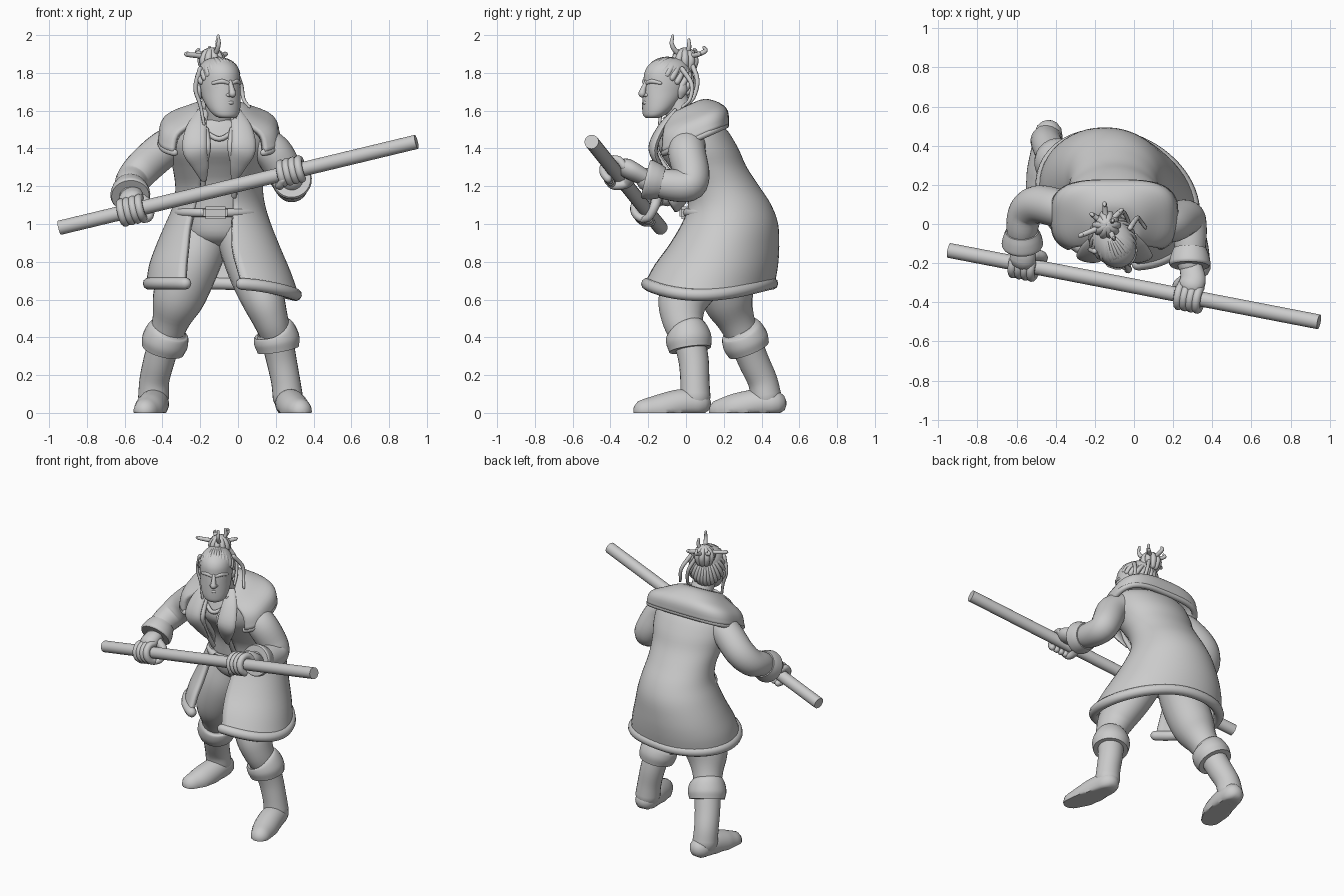
import bpy, bmesh, math
from mathutils import Vector, Matrix

cube = bpy.data.objects.get("Cube")
if cube:
    bpy.data.objects.remove(cube)

grey = bpy.data.materials.new("clay_grey")
grey.use_nodes = True
grey.diffuse_color = (0.6, 0.6, 0.6, 1)
grey.node_tree.nodes["Principled BSDF"].inputs["Base Color"].default_value = (0.6, 0.6, 0.6, 1)
made = []


def finish(name, bm, matrix=None):
    if matrix:
        bm.transform(matrix)
    bmesh.ops.recalc_face_normals(bm, faces=bm.faces)
    mesh = bpy.data.meshes.new(name)
    bm.to_mesh(mesh)
    bm.free()
    mesh.materials.append(grey)
    obj = bpy.data.objects.new(name, mesh)
    bpy.context.collection.objects.link(obj)
    made.append(obj)
    return obj


def smooth(points, steps):
    """Catmull-Rom through vectors of any size."""
    p = [Vector(q) for q in points]
    p = [p[0] * 2 - p[1]] + p + [p[-1] * 2 - p[-2]]
    out = []
    for i in range(1, len(p) - 2):
        a, b, c, d = p[i - 1:i + 3]
        for k in range(steps):
            t = k / steps
            out.append((b * 2 + (c - a) * t + (a * 2 - b * 5 + c * 4 - d) * t * t
                        + (b * 3 - a - c * 3 + d) * t ** 3) * 0.5)
    return out + [p[-2]]


def bridge(bm, rings, closed=True):
    for r, s in zip(rings, rings[1:]):
        n = len(r)
        for i in range(n if closed else n - 1):
            j = (i + 1) % n
            bm.faces.new((r[i], r[j], s[j], s[i]))


def tube(name, points, flat=1, ref=(0, 1, 0), sides=16, steps=5, matrix=None, rounded=True, floor=False):
    """Round-ended limb along (x, y, z, radius) points, squashed along ref by flat."""
    path = smooth(points, steps)
    pos = [q.to_3d() for q in path]
    rad = [max(q[3], 0.002) for q in path]
    if rounded:
        for _ in range(2):
            end, r = pos[-1], rad[-1]
            t = (end - pos[-2]).normalized()
            pos += [end + t * r * f * flat for f in (0.5, 0.85, 0.98)]
            rad += [r * f for f in (0.86, 0.52, 0.18)]
            pos.reverse()
            rad.reverse()
    n = Vector(ref)
    bm = bmesh.new()
    rings = []
    for i, c in enumerate(pos):
        t = (pos[min(i + 1, len(pos) - 1)] - pos[max(i - 1, 0)]).normalized()
        n = n - t * n.dot(t)
        if n.length < 0.01:
            n = t.orthogonal()
        n.normalize()
        side = t.cross(n)
        ring = []
        for k in range(sides):
            a = math.tau * k / sides
            v = c + (n * math.cos(a) * flat + side * math.sin(a)) * rad[i]
            if floor:
                v.z = max(v.z, 0)
            ring.append(bm.verts.new(v))
        rings.append(ring)
    bridge(bm, rings)
    bm.faces.new(rings[0])
    bm.faces.new(rings[-1])
    return finish(name, bm, matrix)


def ring_point(q, u):
    """Point at u (0 to 1) on a ring (z, cx, cy, rx, ry, opening, yaw, dip, tilt, squareness)."""
    z, cx, cy, rx, ry, opening, yaw, dip, tilt, square = q
    gap = math.radians(opening)
    a = gap + (math.tau - 2 * gap) * u - math.radians(yaw) / 2
    s, c = (math.copysign(abs(f) ** (1 - square), f) for f in (math.sin(a), math.cos(a)))
    v = Matrix.Rotation(math.radians(yaw), 3, 'Z') @ Vector((rx * s, -ry * c, 0))
    drop = dip * max(0, math.cos(a - 2.0)) ** 2 - tilt * v.y
    return v + Vector((cx, cy, z - drop))


def pad(row):
    return tuple(row) + (0,) * (10 - len(row))


def loft(name, rows, closed=True, thick=0, steps=4, segs=48, matrix=None):
    """Stacked elliptical rings, either closed or open at the front."""
    bm = bmesh.new()
    count = segs if closed else segs + 1
    rings = [[bm.verts.new(ring_point(q, k / segs)) for k in range(count)] for q in smooth(map(pad, rows), steps)]
    bridge(bm, rings, closed)
    if closed:
        bm.faces.new(rings[0])
        bm.faces.new(rings[-1])
    obj = finish(name, bm, matrix)
    if thick:
        mod = obj.modifiers.new("thickness", 'SOLIDIFY')
        mod.thickness, mod.offset = thick, 0


def rim(name, row, radius):
    """Rolled edge following a ring."""
    tube(name, [(*ring_point(pad(row), k / 30), radius) for k in range(31)], steps=2, sides=10)


# Inner tunic, neck and belt
loft("tunic", [(0.88, -.1, .2, .1, .09), (0.94, -.1, .21, .19, .17), (1.06, -.1, .21, .21, .19),
               (1.2, -.1, .17, .195, .17), (1.3, -.1, .11, .21, .17), (1.4, -.1, .05, .24, .18),
               (1.5, -.1, .03, .22, .14), (1.55, -.1, .0, .13, .09)])
tube("neck", [(-.1, .03, 1.48, .09), (-.1, -.02, 1.57, .078), (-.1, -.075, 1.68, .072)])
rim("belt", (1.06, -.1, .21, .222, .205), .024)
bm = bmesh.new()
bmesh.ops.create_cube(bm, size=1)
bm.transform(Matrix.LocRotScale(Vector((-.12, -.01, 1.06)), None, Vector((.13, .05, .065))))
bmesh.ops.bevel(bm, geom=bm.edges[:], offset=.012, segments=2, affect='EDGES')
finish("belt_buckle", bm)
tube("tunic_neckline", [(-.19, -.1, 1.5, .012), (-.1, -.14, 1.45, .014), (-.01, -.1, 1.5, .012)], sides=8)

# Long open coat with rolled hem
hem = (0.685, -.083, .125, .405, .31, 23, -26, .06)
loft("coat", [hem, (0.78, -.095, .16, .375, .295, 22, -26, .04), (0.88, -.105, .2, .325, .268, 22, -25, .01),
              (1.0, -.105, .23, .268, .238, 25, -22, 0), (1.1, -.1, .225, .23, .208, 26, -16, 0),
              (1.2, -.1, .18, .218, .188, 22, -10, 0), (1.3, -.1, .115, .232, .19, 18, -4, 0),
              (1.4, -.1, .06, .255, .2, 17, 0, 0), (1.5, -.1, .03, .24, .165, 22, 0, 0),
              (1.55, -.1, .01, .16, .11, 32, 0, 0)], closed=False, thick=.03)
rim("coat_hem", hem, .033)

# Broad square-cornered shoulder collar, higher at the back
edge = (1.445, -.1, .035, .308, .175, 40, 0, 0, .45, .4)
loft("collar", [(1.58, -.1, -.05, .1, .09, 44, 0, 0, .5, 0), (1.595, -.1, -.01, .13, .11, 42, 0, 0, .45, .1),
                (1.57, -.1, .02, .2, .145, 40, 0, 0, .4, .25), (1.525, -.1, .035, .285, .17, 40, 0, 0, .4, .38), edge],
     closed=False, thick=.035)
rim("collar_edge", edge, .019)
for side, word in ((-1, "right"), (1, "left")):
    tube(word + "_lapel", [(-.1 + side * x, y, z, r) for x, y, z, r in
         ((.085, -.06, 1.6, .03), (.12, -.13, 1.51, .055), (.13, -.175, 1.4, .065),
          (.1, -.14, 1.31, .045), (.08, -.09, 1.23, .015))], flat=.35, ref=(side * .3, -1, 0))
    tube(word + "_vest_edge", [(-.1 + side * x, y, z, .016) for x, y, z in
         ((.07, -.12, 1.5), (.06, -.165, 1.4), (.085, -.09, 1.27), (.08, -.02, 1.15))], sides=8)

# Legs, boots, cuffs and feet
legs = {
    "left": [[(.02, .17, .93, .135), (.075, .08, .76, .13), (.13, -.01, .61, .115), (.17, -.018, .5, .095), (.205, .015, .4, .08)],
             [(.205, .015, .4, .085), (.23, .04, .28, .08), (.252, .047, .17, .077), (.264, .05, .08, .08)],
             [(.185, -.002, .45, .09), (.195, .006, .43, .112), (.205, .015, .385, .122), (.214, .022, .335, .112)],
             [(.268, .06, .05, .072), (.28, -.03, .045, .08), (.302, -.13, .02, .08), (.328, -.215, .01, .065)]],
    "right": [[(-.19, .22, .93, .15), (-.25, .2, .78, .15), (-.315, .22, .61, .138), (-.355, .265, .49, .1), (-.385, .31, .39, .085)],
              [(-.385, .31, .39, .085), (-.42, .36, .27, .082), (-.443, .405, .17, .079), (-.447, .425, .08, .082)],
              [(-.362, .285, .455, .09), (-.373, .297, .43, .113), (-.386, .315, .38, .124), (-.398, .333, .335, .114)],
              [(-.437, .46, .05, .072), (-.447, .37, .045, .08), (-.467, .26, .02, .082), (-.49, .185, .01, .065)]]}
for side, (leg, boot, cuff, foot) in legs.items():
    tube(side + "_leg", leg, sides=24, flat=1.17 if side == "left" else 1)
    tube(side + "_boot", boot, sides=24)
    tube(side + "_boot_cuff", cuff, sides=24, rounded=False)
    tube(side + "_foot", foot, sides=24, floor=True)

# Staff
staff_a, staff_b = Vector((-.945, -.135, .98)), Vector((.945, -.5, 1.435))
axis = (staff_b - staff_a).normalized()
tube("staff", [(*staff_a, .038), (*staff_b, .038)], rounded=False, sides=20)

# Arms, flared sleeve cuffs and gripping hands
arms = {
    "left": ([(.09, .02, 1.44, .09), (.185, .005, 1.38, .1), (.255, .03, 1.26, .095), (.282, .01, 1.205, .088),
              (.287, -.1, 1.21, .082), (.285, -.2, 1.235, .065)], .285),
    "right": ([(-.29, .05, 1.45, .09), (-.385, .08, 1.4, .098), (-.49, .1, 1.31, .097), (-.552, .06, 1.24, .09),
               (-.572, -.03, 1.2, .08), (-.57, -.1, 1.155, .062)], -.56)}
for side, (arm, grip_x) in arms.items():
    tube(side + "_sleeve", arm, sides=24)
    elbow, wrist = Vector(arm[-2][:3]), Vector(arm[-1][:3])
    aim = (wrist - elbow).normalized()
    tube(side + "_sleeve_cuff", [(*(wrist + aim * d), r) for d, r in
         ((-.075, .085), (-.04, .098), (0, .106), (.015, .1))], sides=24, rounded=False)
    grip = staff_a.lerp(staff_b, (grip_x - staff_a.x) / (staff_b.x - staff_a.x))
    u = wrist - grip
    u = (u - axis * u.dot(axis)).normalized()
    v = axis.cross(u)
    if v.z < 0:
        v = -v
    tube(side + "_palm", [(*wrist, .055), (*(grip + u * .09 + v * .02), .066), (*(grip + u * .055 + v * .03), .068)],
         flat=.75, ref=v)
    for k in range(4):
        base = grip + axis * (k - 1.5) * .033
        arc = [math.radians(d) for d in (30, 75, 120, 165, 210, 250)]
        tube(f"{side}_finger_{k + 1}", [(*(base + (u * math.cos(a) + v * math.sin(a)) * .057), .022) for a in arc],
             sides=10, steps=3)
    inward = 1 if side == "right" else -1
    tube(side + "_thumb", [(*(grip + axis * inward * x + u * p + v * q), r) for x, p, q, r in
         ((.05, .08, 0, .03), (.085, .05, -.035, .026), (.075, -.01, -.06, .022), (.05, -.045, -.045, .018))], sides=10)

# Head turned toward the model's left
head = Matrix.Translation((-.1, -.1, 1.72)) @ Matrix.Rotation(math.radians(28), 4, 'Z')
loft("head", [(-.16, 0, -.09, .04, .03), (-.145, 0, -.08, .065, .053), (-.115, 0, -.06, .084, .077),
              (-.07, 0, -.035, .096, .102), (-.02, 0, -.012, .102, .123), (.03, 0, 0, .106, .13),
              (.08, 0, .005, .104, .13), (.12, 0, .01, .09, .112), (.15, 0, .015, .055, .075),
              (.162, 0, .015, .01, .015)], matrix=head)
tube("nose", [(0, -.122, .035, .011), (0, -.14, 0, .014), (0, -.15, -.03, .02)], matrix=head, sides=12)
for k, z in enumerate((-.078, -.094)):
    tube(("upper_lip", "lower_lip")[k], [(-.034, -.11, z, .005), (0, -.132 + k * .005, z, .011), (.034, -.11, z, .005)],
         matrix=head, sides=10)
for s, word in ((-1, "right"), (1, "left")):
    tube(word + "_brow", [(s * x, y, z, r) for x, y, z, r in
         ((.014, -.124, .027, .011), (.045, -.114, .035, .012), (.08, -.083, .026, .009))], matrix=head, sides=10)
    tube(word + "_eyelid", [(s * x, y, z, .007) for x, y, z in
         ((.026, -.119, .002), (.045, -.112, .007), (.066, -.096, .002))], matrix=head, sides=8)
    tube(word + "_nostril", [(s * .008, -.142, -.036, .01), (s * .02, -.126, -.038, .01)], matrix=head, sides=8)
    tube(word + "_ear", [(s * .1, .025, -.05, .012), (s * .108, .035, -.015, .026), (s * .108, .04, .02, .018)],
         matrix=head, flat=.5, ref=(1, 0, 0))

# Swept-back hair locks gathered into a topknot
bun_dir = Vector((0, .55, .83))
for k in range(28):
    a = math.tau * k / 28
    e = math.radians(8 + 40 * math.cos(a))
    start = Vector((math.sin(a) * math.cos(e), -math.cos(a) * math.cos(e), math.sin(e)))
    lock = []
    for j in range(7):
        d = start.slerp(bun_dir, j / 7)
        sink = .95 if j == 0 else 1
        lock.append((d.x * .11 * sink, d.y * .135 * sink + .006, d.z * .137 * sink + .016, .0175 - .0012 * j))
    tube(f"hair_lock_{k + 1}", lock, matrix=head, sides=8, steps=2)
knot = Matrix.Translation((-.14, -.005, 1.865))
for k in range(10):
    a = math.tau * k / 10
    tube(f"topknot_fold_{k + 1}", [(math.cos(a) * r, math.sin(a) * r, z, .02) for r, z in
         ((.04, -.045), (.055, 0), (.038, .035), (.01, .05))], matrix=knot, sides=8, steps=3)
spikes = [(.035, -.065, .13), (.03, .02, .11), (-.01, .1, .07), (-.125, -.05, .04), (.07, .07, .04), (-.07, .05, .06)]
for k, (x, y, z) in enumerate(spikes):
    tube(f"topknot_spike_{k + 1}", [(0, 0, .02, .016), (x * .7, y * .7, z * .2 + .02, .014),
                                    (x * 1.08, y * 1.08, z * .6 + .01, .012), (x, y, z, .008)], matrix=knot, sides=8)

# Loose hanging strands
strands = [[(-.2, -.14, 1.82), (-.225, -.13, 1.72), (-.2, -.13, 1.63), (-.18, -.14, 1.53)],
           [(-.02, -.02, 1.82), (.015, .03, 1.74), (.03, .02, 1.66), (.06, -.02, 1.62)],
           [(-.1, .03, 1.85), (-.06, .06, 1.76), (-.04, .04, 1.67), (-.02, -.01, 1.62)]]
for k, pts in enumerate(strands):
    tube(f"loose_strand_{k + 1}", [(*p, .014 - .002 * i) for i, p in enumerate(pts)], sides=8)

for obj in made:
    obj.select_set(True)
bpy.context.view_layer.objects.active = made[0]
bpy.ops.object.shade_smooth_by_angle(angle=math.radians(50))
